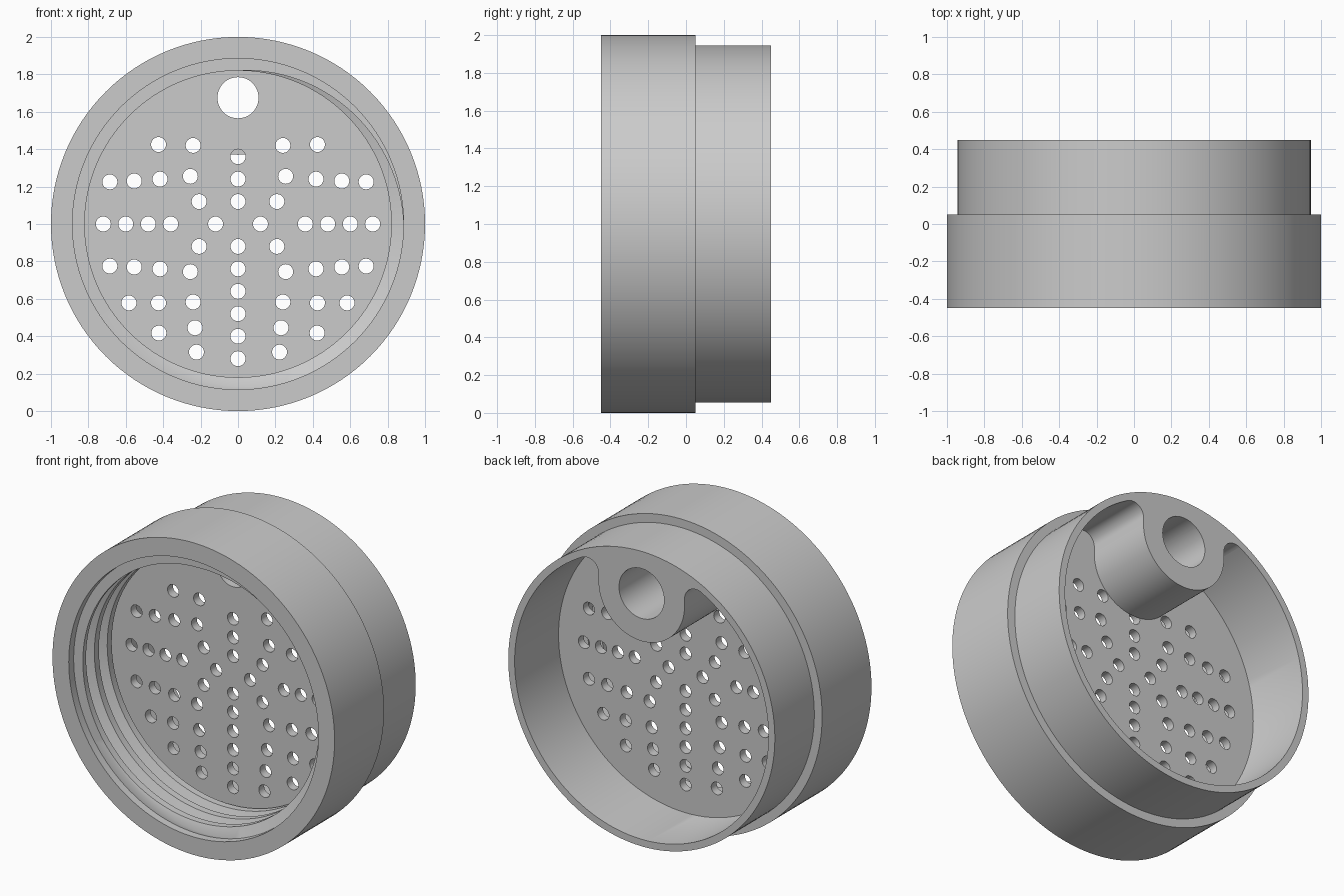
import bpy, bmesh, math
from mathutils import Matrix, Vector

if "Cube" in bpy.data.objects:
    bpy.data.objects.remove(bpy.data.objects["Cube"])

TAU = 2 * math.pi
SEG = 128
FRONT, BACK = -0.45, 0.45
PLATE_F, PLATE_B = -0.05, 0.005


def make(name, bm):
    bmesh.ops.recalc_face_normals(bm, faces=bm.faces)
    me = bpy.data.meshes.new(name)
    bm.to_mesh(me)
    bm.free()
    ob = bpy.data.objects.new(name, me)
    bpy.context.collection.objects.link(ob)
    return ob


def add_cyl(bm, x, z, r, y0, y1, seg):
    m = Matrix.Translation((x, (y0 + y1) / 2, z)) @ Matrix.Rotation(math.pi / 2, 4, 'X')
    bmesh.ops.create_cone(bm, cap_ends=True, segments=seg, radius1=r, radius2=r,
                          depth=y1 - y0, matrix=m)


def activate(ob):
    bpy.ops.object.select_all(action='DESELECT')
    ob.select_set(True)
    bpy.context.view_layer.objects.active = ob


def cut(ob, cutter):
    activate(ob)
    mod = ob.modifiers.new("cut", 'BOOLEAN')
    mod.operation = 'DIFFERENCE'
    mod.solver = 'EXACT'
    mod.object = cutter
    bpy.ops.object.modifier_apply(modifier=mod.name)
    bpy.data.objects.remove(cutter)


# Stepped shell with a helical internal thread in the front bore
ROOT, CREST, PITCH, T0 = 0.885, 0.82, 0.13, -0.40
PHASES = [(0, ROOT), (0.2, ROOT), (0.4, CREST), (0.75, CREST), (1, ROOT)]


def thread_radius(y, turn):
    p = ((y - T0) / PITCH - turn) % 1
    for (a, ra), (b, rb) in zip(PHASES, PHASES[1:]):
        if p <= b:
            return ra + (rb - ra) * (p - a) / (b - a)
    return ROOT


def shell_column(turn):
    pts = [(ROOT, FRONT), (ROOT, T0)]
    for k in range(-1, 4):
        for ph, _ in PHASES[:-1]:
            y = T0 + PITCH * (k + turn + ph)
            y = min(max(y, T0), PLATE_F)
            pts.append((thread_radius(y, turn), y))
    return pts + [(0.9, PLATE_B), (0.9, BACK), (0.945, BACK), (0.945, 0.05),
                  (1, 0.05), (1, FRONT)]


bm = bmesh.new()
cols = []
for i in range(SEG + 1):
    a = TAU * i / SEG
    cols.append([bm.verts.new((r * math.cos(a), y, 1 + r * math.sin(a)))
                 for r, y in shell_column(i / SEG)])
for c, d in zip(cols, cols[1:]):
    n = len(c)
    for j in range(n):
        bm.faces.new((c[j], c[(j + 1) % n], d[(j + 1) % n], d[j]))
bmesh.ops.remove_doubles(bm, verts=bm.verts, dist=1e-5)
shell = make("threaded_shell", bm)

# Perforated plate
bm = bmesh.new()
add_cyl(bm, 0, 1, 0.92, PLATE_F, PLATE_B, SEG)
plate = make("perforated_plate", bm)

centre = [0.12, 0.24, 0.36, -0.12, -0.24, -0.36, -0.48, -0.6, -0.72]
both = [(0.208, 0.12), (0.255, 0.255), (0.417, 0.24), (0.555, 0.23), (0.685, 0.225),
        (0.24, 0.42), (0.425, 0.425)]
side = [(x, 0) for x in (0.12, 0.36, 0.48, 0.6, 0.72)]
side += both[:5] + [(x, -z) for x, z in both[:5]] + both[5:]
side += [(0.24, -0.417), (0.425, -0.422), (0.583, -0.422),
         (0.23, -0.555), (0.423, -0.583), (0.222, -0.685)]
holes = [(0, z) for z in centre] + [(s * x, z) for x, z in side for s in (1, -1)]
bm = bmesh.new()
for x, z in holes:
    add_cyl(bm, x, 1 + z, 0.04, -0.2, 0.2, 24)
add_cyl(bm, 0, 1.675, 0.11, -0.2, 0.2, 48)
cut(plate, make("hole_cutter", bm))

# Boss behind the plate, blended into the wall by concave fillets
R, F = 0.305, 0.08
fx = R + F
fz = math.sqrt((0.9 - F) ** 2 - fx ** 2)
wall = math.atan2(fz, fx)


def arc(cx, cz, r, a0, a1, n):
    return [(cx + r * math.cos(a0 + (a1 - a0) * i / n),
             cz + r * math.sin(a0 + (a1 - a0) * i / n)) for i in range(n + 1)]


fillet = arc(fx, fz, F, math.pi, wall, 14)
outline = arc(0, 0.675, R, math.pi, TAU, 40) + fillet
outline += arc(0, 0, 0.91, wall, math.pi - wall, 24)
outline += [(-x, z) for x, z in reversed(fillet)]
bm = bmesh.new()
face = bm.faces.new([bm.verts.new((x, PLATE_B, 1 + z)) for x, z in outline])
ext = bmesh.ops.extrude_face_region(bm, geom=[face], use_keep_orig=True)
top = [g for g in ext["geom"] if isinstance(g, bmesh.types.BMVert)]
bmesh.ops.translate(bm, verts=top, vec=Vector((0, BACK - PLATE_B, 0)))
boss = make("spout_boss", bm)
bm = bmesh.new()
add_cyl(bm, 0, 1.675, 0.16, -0.2, 0.7, 48)
cut(boss, make("bore_cutter", bm))

for ob in (shell, plate, boss):
    activate(ob)
    bpy.ops.object.shade_smooth_by_angle(angle=math.radians(25))
